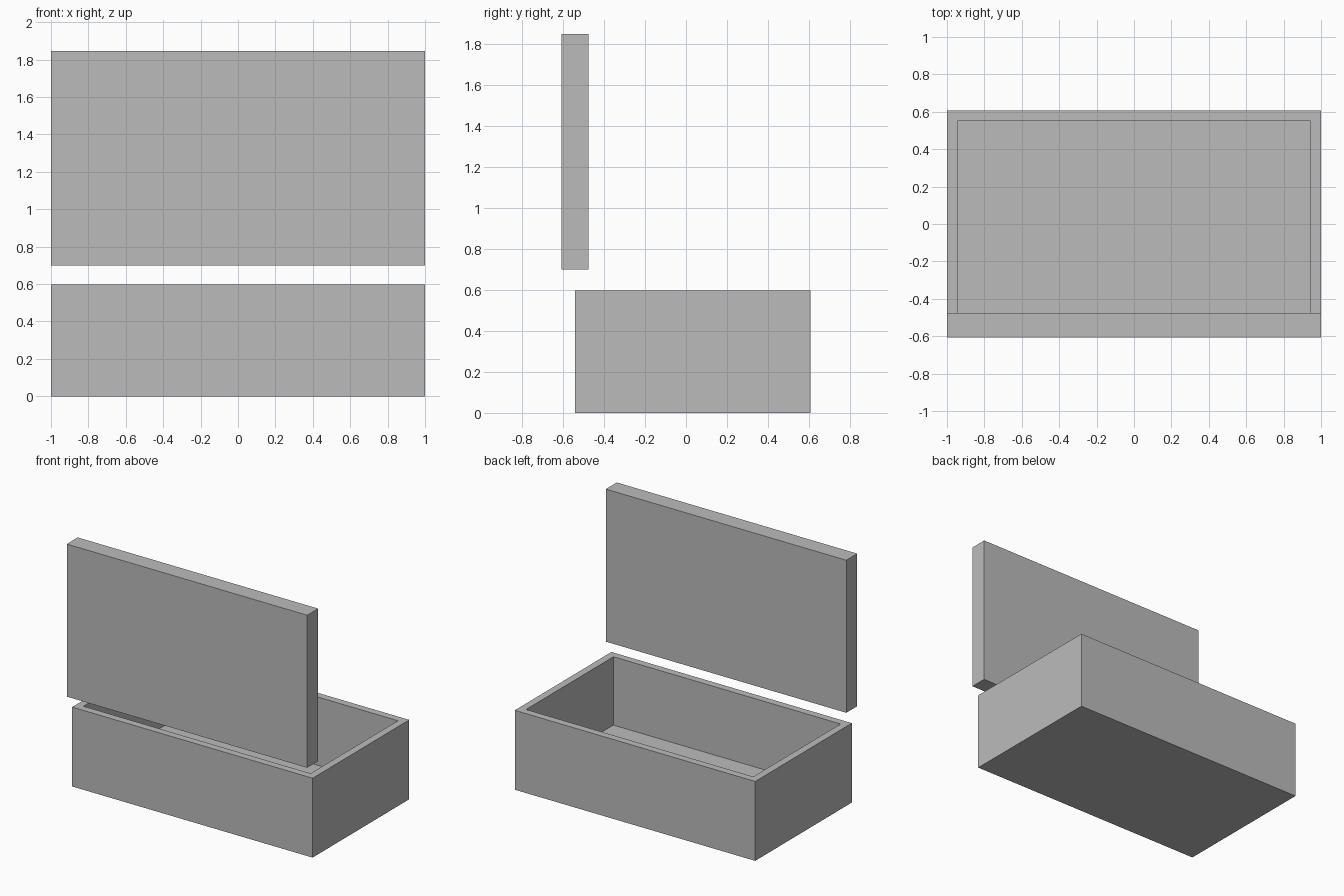
import bpy, bmesh

if "Cube" in bpy.data.objects:
    bpy.data.objects.remove(bpy.data.objects["Cube"])

grey = bpy.data.materials.new("plain grey")
grey.diffuse_color = (0.5, 0.5, 0.5, 1)
grey.use_nodes = True
grey.node_tree.nodes["Principled BSDF"].inputs["Base Color"].default_value = grey.diffuse_color


def block(name, x, y, z):
    """Axis-aligned block from (min, max) ranges; returns the object."""
    bm = bmesh.new()
    bmesh.ops.create_cube(bm, size=1)
    for v in bm.verts:
        for i, (lo, hi) in enumerate((x, y, z)):
            v.co[i] = hi if v.co[i] > 0 else lo
    mesh = bpy.data.meshes.new(name)
    bm.to_mesh(mesh)
    bm.free()
    mesh.materials.append(grey)
    obj = bpy.data.objects.new(name, mesh)
    bpy.context.collection.objects.link(obj)
    return obj


WALL = 0.078
FLOOR = 0.083
FRONT, BACK, TOP = -0.542, 0.606, 0.597

# Open box: inset the top face for the rim, then sink it to the floor
box = block("box_body", (-1, 1), (FRONT, BACK), (0, TOP))
bm = bmesh.new()
bm.from_mesh(box.data)
bm.normal_update()
top = max(bm.faces, key=lambda f: f.calc_center_median().z)
bmesh.ops.inset_individual(bm, faces=[top], thickness=WALL)
sunk = bmesh.ops.extrude_discrete_faces(bm, faces=[top])["faces"][0]
for v in sunk.verts:
    v.co.z = FLOOR
bmesh.ops.recalc_face_normals(bm, faces=bm.faces[:])
bm.to_mesh(box.data)
bm.free()

# Upright lid, centred over the front edge of the box
block("lid", (-1, 1), (-0.606, -0.476), (0.70, 1.847))
